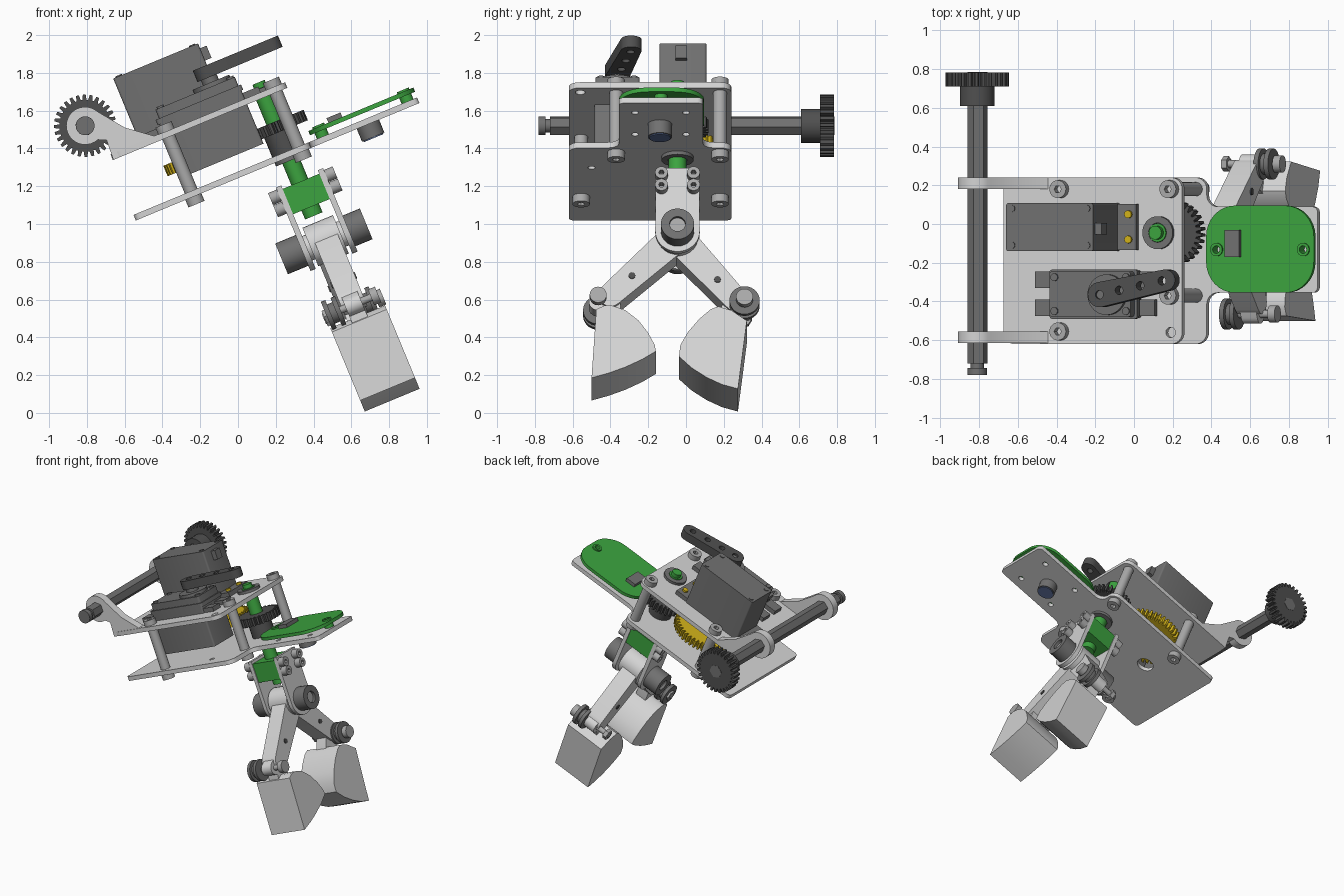
import bpy, bmesh, math
from mathutils import Vector

if "Cube" in bpy.data.objects:
    bpy.data.objects.remove(bpy.data.objects["Cube"])

TILT = math.radians(22.5)  # everything is built flat in (u, v, w), then tilted about y


def mat(name, r, g, b):
    m = bpy.data.materials.new(name)
    m.diffuse_color = (r, g, b, 1)
    m.use_nodes = True
    m.node_tree.nodes["Principled BSDF"].inputs["Base Color"].default_value = m.diffuse_color
    return m


LIGHT = mat("light grey", .66, .66, .66)
STEEL = mat("steel grey", .40, .40, .40)
BODY = mat("servo grey", .165, .165, .165)
DARK = mat("dark grey", .08, .08, .08)
GREEN = mat("green", .045, .37, .05)
YELLOW = mat("yellow", .65, .45, .01)
BLUE = mat("lens blue", .10, .15, .30)


# ---- outlines -------------------------------------------------------------
def arc(c, r, a0, a1, n):
    return [(c[0] + r * math.cos(math.radians(a0 + (a1 - a0) * i / n)),
             c[1] + r * math.sin(math.radians(a0 + (a1 - a0) * i / n))) for i in range(n + 1)]


def circ(x, y, r, n=28):
    return arc((x, y), r, 0, 360, n)[:-1]


def rect(x0, y0, x1, y1):
    return [(x0, y0), (x1, y0), (x1, y1), (x0, y1)]


def rrect(x0, y0, x1, y1, r, n=6):
    return (arc((x0 + r, y0 + r), r, 180, 270, n) + arc((x1 - r, y0 + r), r, 270, 360, n)
            + arc((x1 - r, y1 - r), r, 0, 90, n) + arc((x0 + r, y1 - r), r, 90, 180, n))


def capsule(c0, r0, c1, r1, n=12):
    t = math.degrees(math.atan2(c1[1] - c0[1], c1[0] - c0[0]))
    return arc(c1, r1, t - 90, t + 90, n) + arc(c0, r0, t + 90, t + 270, n)


def gear(x, y, r, teeth, depth=.028):
    pts = []
    for i in range(teeth):
        for f, rr in ((0, r - depth), (.25, r - depth), (.42, r), (.83, r)):
            a = 2 * math.pi * (i + f) / teeth
            pts.append((x + rr * math.cos(a), y + rr * math.sin(a)))
    return pts


# ---- extruded solids: (outline, start, end[, holes]) along axis u, v or w --
def part(name, material, axis, *solids):
    bm = bmesh.new()
    place = {'w': lambda p, d: Vector((p[0], p[1], d)),
             'u': lambda p, d: Vector((d, p[0], p[1])),
             'v': lambda p, d: Vector((p[1], d, p[0]))}[axis]
    step = place((0, 0), 1)
    for outline, a, b, *holes in solids:
        edges = []
        for loop in [outline] + (holes[0] if holes else []):
            vs = [bm.verts.new(place(p, a)) for p in loop]
            if not holes:
                faces = [bm.faces.new(vs)]
            else:
                edges += [bm.edges.new((vs[i - 1], vs[i])) for i in range(len(vs))]
        if holes:
            res = bmesh.ops.triangle_fill(bm, edges=edges, use_beauty=True, normal=step)
            faces = [g for g in res['geom'] if isinstance(g, bmesh.types.BMFace)]
        ext = bmesh.ops.extrude_face_region(bm, geom=faces)
        bmesh.ops.translate(bm, vec=step * (b - a),
                            verts=[g for g in ext['geom'] if isinstance(g, bmesh.types.BMVert)])
    bmesh.ops.recalc_face_normals(bm, faces=bm.faces[:])
    me = bpy.data.meshes.new(name)
    bm.to_mesh(me)
    bm.free()
    me.materials.append(material)
    me.shade_smooth()
    me.set_sharp_from_angle(angle=math.radians(32))
    ob = bpy.data.objects.new(name, me)
    ob.rotation_euler.y = -TILT
    bpy.context.collection.objects.link(ob)
    return ob


AX = (.77, -.045)       # turning axis of the gripper
SH = (1.714, -.166)     # drive shaft centre as (w, u)
POSTS = [(.22, .18), (.22, -.555), (.835, .18), (.835, -.37)]

# ---- plates ---------------------------------------------------------------
lower = (arc((-.08, -.59), .03, 180, 270, 4) + arc((.835, -.56), .06, 270, 360, 6)
         + arc((.955, -.415), .06, 180, 90, 6) + arc((1.485, -.325), .03, 270, 360, 4)
         + arc((1.485, .06), .03, 0, 90, 4) + arc((.955, .15), .06, 270, 180, 6)
         + arc((.835, .18), .06, 0, 90, 6) + arc((-.08, .21), .03, 90, 180, 4))
part("lower_plate", LIGHT, 'w', (lower, 1.148, 1.18, [
    circ(.28, -.09, .06), circ(*AX, .06), circ(.62, -.5, .02, 12),
    *[circ(u, v, .02, 12) for u in (1.08, 1.38) for v in (-.27, .0)]]))
part("upper_plate", LIGHT, 'w', (rrect(-.1, -.62, .9, .24, .06), 1.49, 1.522,
                                 [circ(*AX, .06), circ(.835, -.56, .027, 14)]))

# ---- shaft arms -----------------------------------------------------------
ring = [(w, u) for u, w in arc((SH[1], SH[0]), .1, 25, 290, 22)]
web = [(1.6, -.09), (1.49, -.097), (1.49, .22), (1.522, .22), (1.525, .15), (1.625, .024)]
for side, v in (("back", .18), ("front", -.615)):
    part(side + "_shaft_arm", LIGHT, 'v', (ring + web, v, v + .06))

# ---- drive shaft ----------------------------------------------------------
hexa = circ(*SH, .052, 6)
part("drive_shaft", BODY, 'v', (hexa, -.72, .785), (circ(*SH, .035), -.75, -.72),
     (circ(*SH, .05), -.78, -.745))
part("drive_gear", DARK, 'v', (gear(*SH, .165, 28), .71, .783), (circ(*SH, .09), .61, .71))

# ---- spacer posts ---------------------------------------------------------
for i, (u, v) in enumerate(POSTS):
    part(f"post_{i}", STEEL, 'w', (circ(u, v, .036), 1.18, 1.49))
    part(f"post_bolt_{i}", STEEL, 'w',
         (circ(u, v, .046), 1.105, 1.148, [circ(u, v, .02, 6)]),
         (circ(u, v, .046), 1.522, 1.562, [circ(u, v, .02, 6)]))

# ---- rear servo (stands on the upper plate) and its gear -------------------
part("rear_servo", BODY, 'w', (rrect(.067, -.14, .553, .108, .012, 3), 1.522, 1.888),
     (rect(-.02, -.135, .655, .103), 1.522, 1.555), (rect(.553, -.055, .59, .005), 1.79, 1.86),
     *[(circ(u, v, .018, 10), 1.888, 1.894) for u in (.1, .52) for v in (-.11, .08)])
part("servo_screws", YELLOW, 'w', *[(circ(.615, v, .02, 12), 1.555, 1.57) for v in (.05, -.08)])
part("yellow_gear", YELLOW, 'w', (gear(.38, -.04, .245, 44), 1.3, 1.36),
     (circ(.38, -.04, .08), 1.36, 1.49))

# ---- front servo with horn ------------------------------------------------
part("front_servo", BODY, 'w', (rrect(.2, -.485, .67, -.24, .012, 3), 1.265, 1.57),
     (rrect(.19, -.49, .68, -.235, .015, 3), 1.57, 1.60),
     (rrect(.21, -.48, .665, -.245, .015, 3), 1.60, 1.65),
     *[(rect(a, v, a + .1, v + .085), 1.522, 1.555) for a in (.09, .66) for v in (-.475, -.33)],
     (circ(.537, -.365, .105), 1.65, 1.672), (circ(.537, -.365, .045), 1.672, 1.705),
     *[(circ(u, v, .02, 12), 1.65, 1.66) for u in (.24, .64) for v in (-.45, -.275)])
h0, h1 = Vector((.537, -.365)), Vector((.905, -.29))
part("servo_horn", DARK, 'w', (capsule(h0, .065, h1, .055), 1.70, 1.765,
                               [circ(*h0.lerp(h1, t), .022, 14) for t in (0, .3, .62, .95)]))
part("horn_screw", BODY, 'w', (circ(*h0, .035), 1.70, 1.75))

# ---- turning shaft --------------------------------------------------------
part("turning_shaft", GREEN, 'w', (circ(*AX, .048), 1.0, 1.545), (circ(*AX, .035), 1.545, 1.575),
     (rect(.672, -.155, .882, .065), .86, 1.005), (circ(*AX, .05), .81, .86))
part("shaft_gear", DARK, 'w', (gear(*AX, .165, 30), 1.29, 1.35), (circ(*AX, .085), 1.18, 1.29))
part("shaft_bearings", BODY, 'w', *[(circ(*AX, .085), a, a + .02, [circ(*AX, .05)])
                                    for a in (1.128, 1.522)])

# ---- sensor board on the tab ----------------------------------------------
BOARD = [(.975, -.132), (1.46, -.132)]
part("sensor_board", GREEN, 'w', (rrect(.915, -.355, 1.517, .095, .16, 8), 1.212, 1.236,
                                  [circ(*c, .02, 12) for c in BOARD]),
     *[(circ(*c, .034), a, b, [circ(*c, .02, 12)]) for c in BOARD
       for a, b in ((1.18, 1.212), (1.236, 1.246))])
part("board_connector", BODY, 'w', (rect(1.03, -.17, 1.11, -.03), 1.236, 1.262))
part("sensor_can", BODY, 'w', (circ(1.22, -.138, .064), 1.075, 1.148))
part("sensor_lens", BLUE, 'w', (circ(1.22, -.138, .056), 1.069, 1.075))

# ---- gripper bracket ------------------------------------------------------
PV = (-.045, .665)      # pivot centre as (v, w)
cheek = [(-.16, 1.025), *arc(PV, .118, 180, 360, 18), (.07, 1.025)]
for side, a, cap, s in (("left", .642, (.525, .642), -1), ("right", .882, (.912, 1.01), 1)):
    part(side + "_cheek", LIGHT, 'u', (cheek, a, a + .03))
    part(side + "_pivot_cap", BODY, 'u', (circ(*PV, .088), *cap, [circ(*PV, .042)]))
    part(side + "_pivot_pin", STEEL, 'u', (circ(*PV, .042), cap[0] + .02, cap[1] - .02))
    out = a + .03 if s > 0 else a
    for j, (v, w) in enumerate([(v, w) for v in (-.13, .04) for w in (.91, .98)]):
        part(f"{side}_cheek_bolt_{j}", STEEL, 'u',
             (circ(v, w, .034, 20), *sorted((out, out + s * .05)), [circ(v, w, .015, 6)]))
part("pivot_hub", LIGHT, 'u', (circ(*PV, .11), .69, .865), (circ(*PV, .07), .66, .89))

# ---- fingers, rollers and jaws --------------------------------------------
jaw_front = [(-.475, .205), (-.43, .228), (-.39, .226), (-.32, .2), (-.25, .14), (-.2, .07),
             (-.165, .0), (-.16, -.035), (-.23, -.08), (-.32, -.125), (-.41, -.16), (-.5, -.187)]
jaw_back = [(.322, .14), (.24, .2), (.17, .222), (.13, .205), (.07, .15), (.01, .075),
            (-.03, .0), (-.037, -.065), (.03, -.13), (.11, -.185), (.19, -.225), (.275, -.25)]
# name, roller centre, jaw outline, neck foot, bar start u, roller start u, bolt end u
for name, rc, jaw, foot, u0, ru, be in (("front", (-.465, .295), jaw_front, (-.41, .19), .72, .63, .925),
                                        ("back", (.31, .275), jaw_back, (.2, .17), .7, .815, .945)):
    end = (rc[0] * .86, rc[1] + .03)
    part(name + "_finger", LIGHT, 'u', (capsule(PV, .085, end, .065), u0, u0 + .13),
         (capsule(end, .055, foot, .06), u0 + .02, u0 + .11),
         (capsule(end, .05, rc, .05), u0 + .02, u0 + .11))
    part(name + "_finger_pin", DARK, 'u',
         (circ(*Vector(PV).lerp(Vector(end), .68), .018, 12), u0 - .006, u0 + .136))
    part(name + "_roller", BODY, 'u', (circ(*rc, .08), ru, ru + .025),
         (circ(*rc, .055), ru + .025, ru + .055), (circ(*rc, .08), ru + .055, ru + .08))
    part(name + "_roller_bolt", STEEL, 'u', (circ(*rc, .02, 14), .61, be), (circ(*rc, .045), be - .04, be),
         (circ(*rc, .04, 6), .615, .645))
    part(name + "_jaw", LIGHT, 'u', (jaw, .623, .937))
